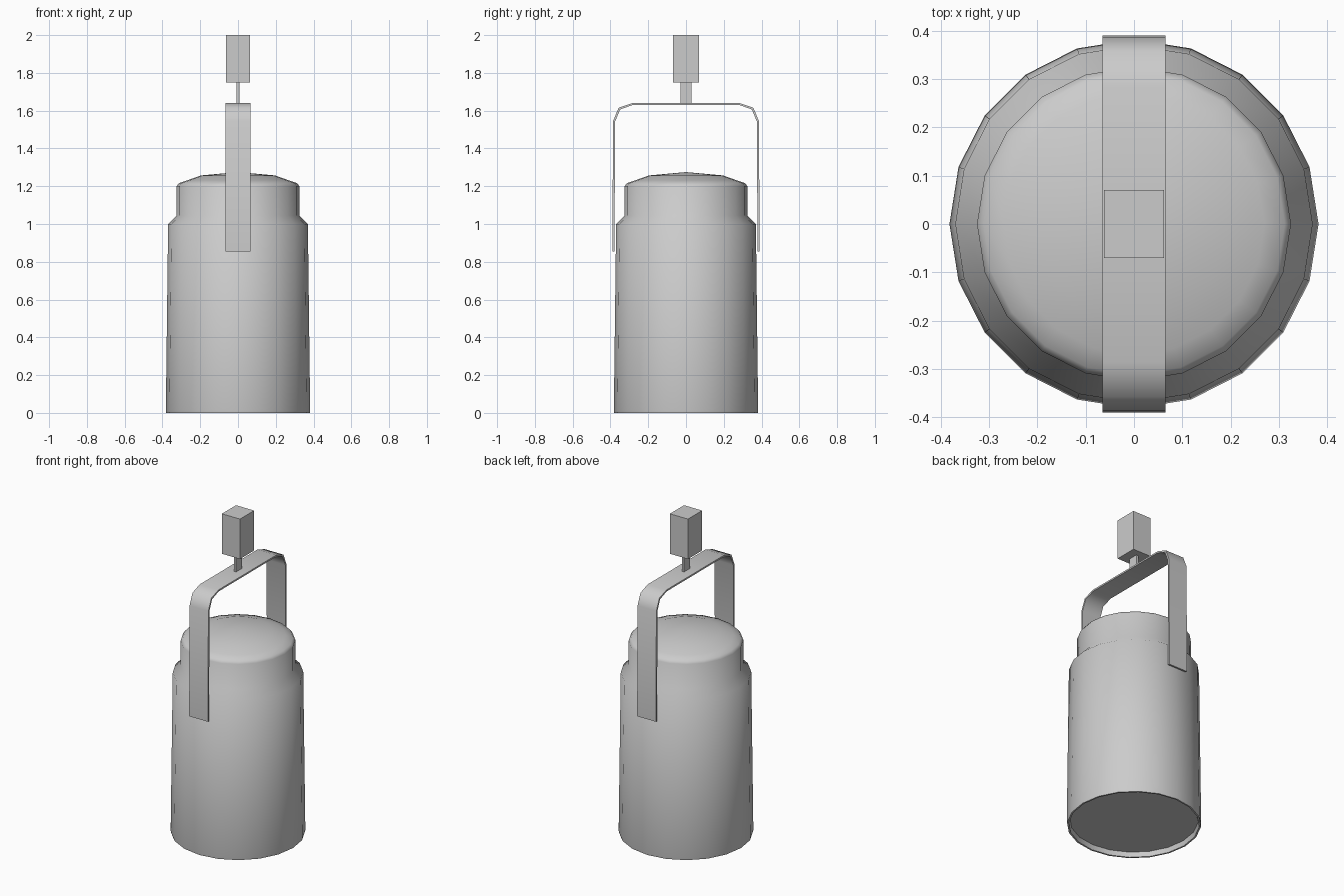
import bpy, bmesh, math

if "Cube" in bpy.data.objects:
    bpy.data.objects.remove(bpy.data.objects["Cube"])


def finish(name, bm, angle):
    bmesh.ops.recalc_face_normals(bm, faces=bm.faces)
    mesh = bpy.data.meshes.new(name)
    bm.to_mesh(mesh)
    bm.free()
    ob = bpy.data.objects.new(name, mesh)
    bpy.context.collection.objects.link(ob)
    bpy.ops.object.select_all(action='DESELECT')
    ob.select_set(True)
    bpy.context.view_layer.objects.active = ob
    bpy.ops.object.shade_smooth_by_angle(angle=math.radians(angle))
    return ob


def lathe(name, profile, sides, angle):
    bm = bmesh.new()
    rings = []
    for r, z in profile:
        if r == 0:
            rings.append([bm.verts.new((0, 0, z))] * sides)
        else:
            rings.append([bm.verts.new((r * math.cos(2 * math.pi * i / sides),
                                        r * math.sin(2 * math.pi * i / sides), z))
                          for i in range(sides)])
    for a, b in zip(rings, rings[1:]):
        for i in range(sides):
            j = (i + 1) % sides
            bm.faces.new(list(dict.fromkeys((a[i], a[j], b[j], b[i]))))
    return finish(name, bm, angle)


def box(name, size, z0, z1):
    bm = bmesh.new()
    bmesh.ops.create_cube(bm, size=1)
    for v in bm.verts:
        v.co = (v.co.x * size[0], v.co.y * size[1], z0 + (v.co.z + 0.5) * (z1 - z0))
    return finish(name, bm, 30)


# Lamp body: recessed base, tapered drum, shoulder and domed cap
lathe("lamp_body", [(0, 0.03), (0.364, 0.03), (0.37, 0), (0.38, 0), (0.382, 0.01),
                    (0.37, 1.0), (0.325, 1.045), (0.325, 1.2), (0.312, 1.217),
                    (0.27, 1.231), (0.196, 1.257), (0, 1.275)], 20, 50)

# Yoke strap: mirrored half outlines extruded across x
outer = [(0.39, 0.855), (0.386, 1.545), (0.357, 1.615), (0.285, 1.64)]
inner = [(0.379, 0.855), (0.375, 1.543), (0.349, 1.606), (0.283, 1.63)]
outer += [(-y, z) for y, z in reversed(outer)]
inner += [(-y, z) for y, z in reversed(inner)]
bm = bmesh.new()
rows = [[bm.verts.new((x, y, z)) for x, (y, z) in
         ((-0.065, o), (0.065, o), (0.065, i), (-0.065, i))]
        for o, i in zip(outer, inner)]
for a, b in zip(rows, rows[1:]):
    for k in range(4):
        m = (k + 1) % 4
        bm.faces.new((a[k], a[m], b[m], b[k]))
bm.faces.new(rows[0])
bm.faces.new(rows[-1])
finish("yoke_strap", bm, 50)

# Hanging stem and mounting block
box("stem", (0.016, 0.06), 1.635, 1.75)
box("mount_block", (0.125, 0.14), 1.75, 2.0)
